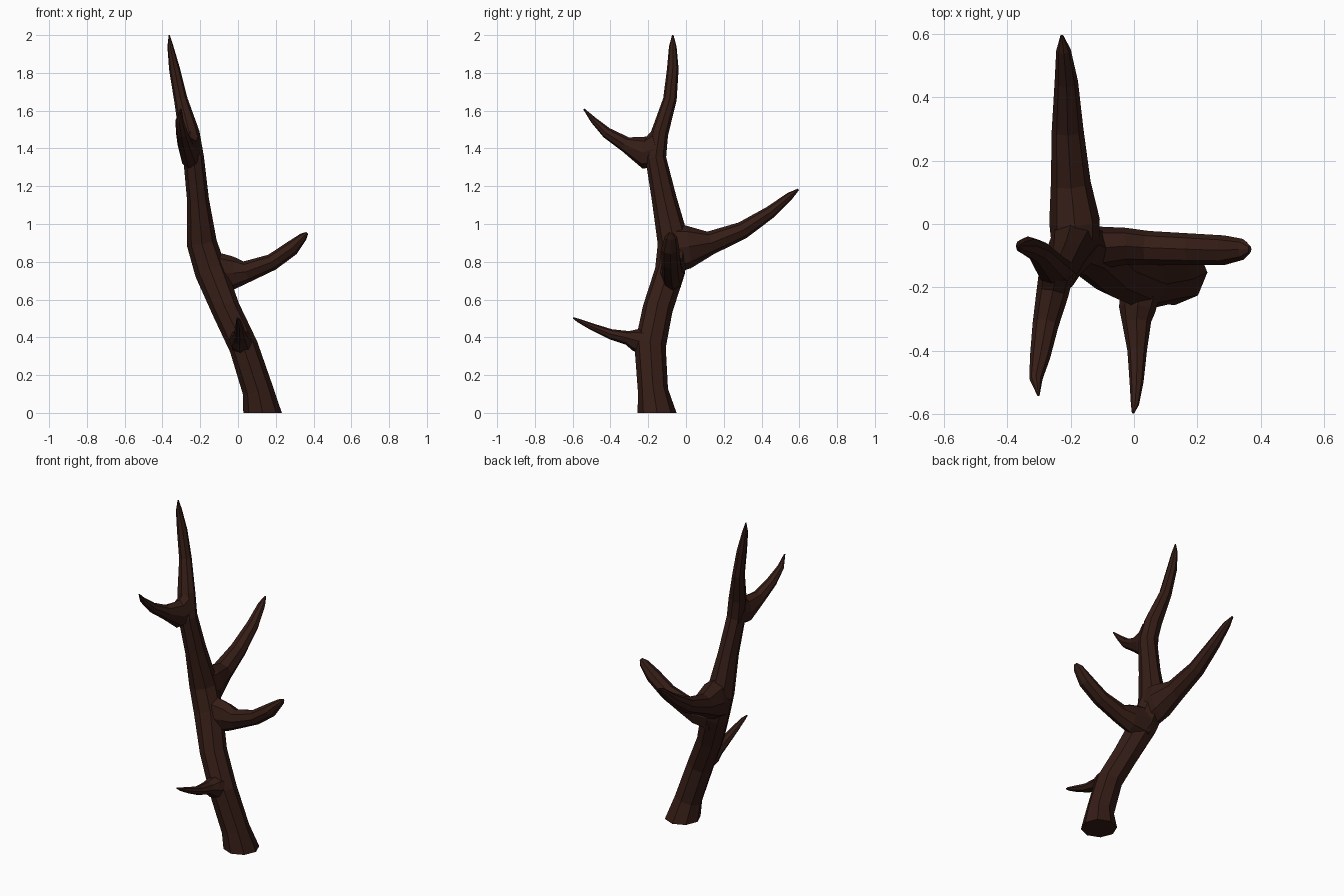
import bpy, bmesh, math
from mathutils import Vector

SIDES = 8
bark = bpy.data.materials.new("dark_bark")
bark.diffuse_color = (0.035, 0.012, 0.008, 1)


def limb(name, rows, ref, flat_start=None):
    """Tapered eight-sided tube; each row is x, y, z, half width, half height."""
    pts = [Vector(r[:3]) for r in rows]
    ref = Vector(ref)
    bm = bmesh.new()
    rings = []
    for i, row in enumerate(rows):
        a, b = pts[max(i - 1, 0)], pts[min(i + 1, len(pts) - 1)]
        t = (b - a).normalized()
        if i == 0 and flat_start:
            t = Vector(flat_start)
        side = t.cross(ref).normalized()
        up = side.cross(t).normalized()
        rings.append([bm.verts.new(pts[i]
                      + side * row[3] * math.cos(k * math.tau / SIDES)
                      + up * row[4] * math.sin(k * math.tau / SIDES))
                      for k in range(SIDES)])
    for lo, hi in zip(rings, rings[1:]):
        for k in range(SIDES):
            n = (k + 1) % SIDES
            bm.faces.new((lo[k], lo[n], hi[n], hi[k]))
    bm.faces.new(rings[0])
    bm.faces.new(rings[-1])
    bmesh.ops.recalc_face_normals(bm, faces=bm.faces)
    me = bpy.data.meshes.new(name)
    bm.to_mesh(me)
    bm.free()
    me.materials.append(bark)
    ob = bpy.data.objects.new(name, me)
    bpy.context.collection.objects.link(ob)
    return ob


# main stem, swaying from the cut base to the pointed top
trunk = limb("trunk", [
    (0.13, -0.153, 0.0, 0.102, 0.103),
    (0.105, -0.175, 0.12, 0.082, 0.08),
    (0.03, -0.19, 0.35, 0.077, 0.083),
    (-0.065, -0.15, 0.55, 0.076, 0.08),
    (-0.145, -0.085, 0.75, 0.085, 0.08),
    (-0.192, -0.065, 0.90, 0.08, 0.085),
    (-0.212, -0.115, 1.13, 0.058, 0.066),
    (-0.235, -0.16, 1.35, 0.055, 0.055),
    (-0.258, -0.14, 1.48, 0.055, 0.046),
    (-0.303, -0.085, 1.66, 0.036, 0.036),
    (-0.336, -0.07, 1.82, 0.029, 0.031),
    (-0.358, -0.07, 1.94, 0.016, 0.02),
    (-0.364, -0.07, 2.0, 0.003, 0.004)], (0, 1, 0), (0, 0, 1))

branches = [
    # short low twig at the front
    limb("low_twig", [
        (0.025, -0.19, 0.365, 0.065, 0.075),
        (0.01, -0.27, 0.387, 0.058, 0.058),
        (0.008, -0.31, 0.397, 0.046, 0.037),
        (0.01, -0.40, 0.417, 0.031, 0.027),
        (0.008, -0.50, 0.457, 0.022, 0.018),
        (0.003, -0.57, 0.489, 0.013, 0.01),
        (-0.003, -0.597, 0.503, 0.004, 0.004)], (0, 0, 1)),
    # thick branch to the right
    limb("right_branch", [
        (-0.13, -0.077, 0.745, 0.07, 0.11),
        (-0.025, -0.07, 0.74, 0.058, 0.088),
        (0.045, -0.075, 0.747, 0.053, 0.057),
        (0.18, -0.08, 0.798, 0.05, 0.044),
        (0.285, -0.083, 0.872, 0.047, 0.04),
        (0.345, -0.08, 0.932, 0.033, 0.022),
        (0.366, -0.08, 0.953, 0.012, 0.007)], (0, 0, 1)),
    # long branch to the back
    limb("back_branch", [
        (-0.185, -0.07, 0.87, 0.075, 0.13),
        (-0.188, 0.01, 0.88, 0.08, 0.115),
        (-0.20, 0.13, 0.90, 0.063, 0.062),
        (-0.21, 0.30, 0.967, 0.05, 0.046),
        (-0.214, 0.45, 1.065, 0.037, 0.033),
        (-0.223, 0.55, 1.149, 0.023, 0.02),
        (-0.228, 0.595, 1.183, 0.005, 0.005)], (0, 0, 1)),
    # upper fork to the front
    limb("upper_fork", [
        (-0.245, -0.15, 1.40, 0.055, 0.10),
        (-0.258, -0.22, 1.378, 0.051, 0.085),
        (-0.28, -0.32, 1.422, 0.041, 0.041),
        (-0.297, -0.42, 1.483, 0.032, 0.029),
        (-0.31, -0.49, 1.55, 0.021, 0.017),
        (-0.302, -0.541, 1.609, 0.004, 0.004)], (0, 0, 1)),
]

# weld the branches into the trunk
bpy.context.view_layer.objects.active = trunk
for b in branches:
    mod = trunk.modifiers.new("weld", 'BOOLEAN')
    mod.operation = 'UNION'
    mod.solver = 'EXACT'
    mod.object = b
    bpy.ops.object.modifier_apply(modifier=mod.name)
    bpy.data.objects.remove(b)
trunk.name = "bare_tree_limb"
